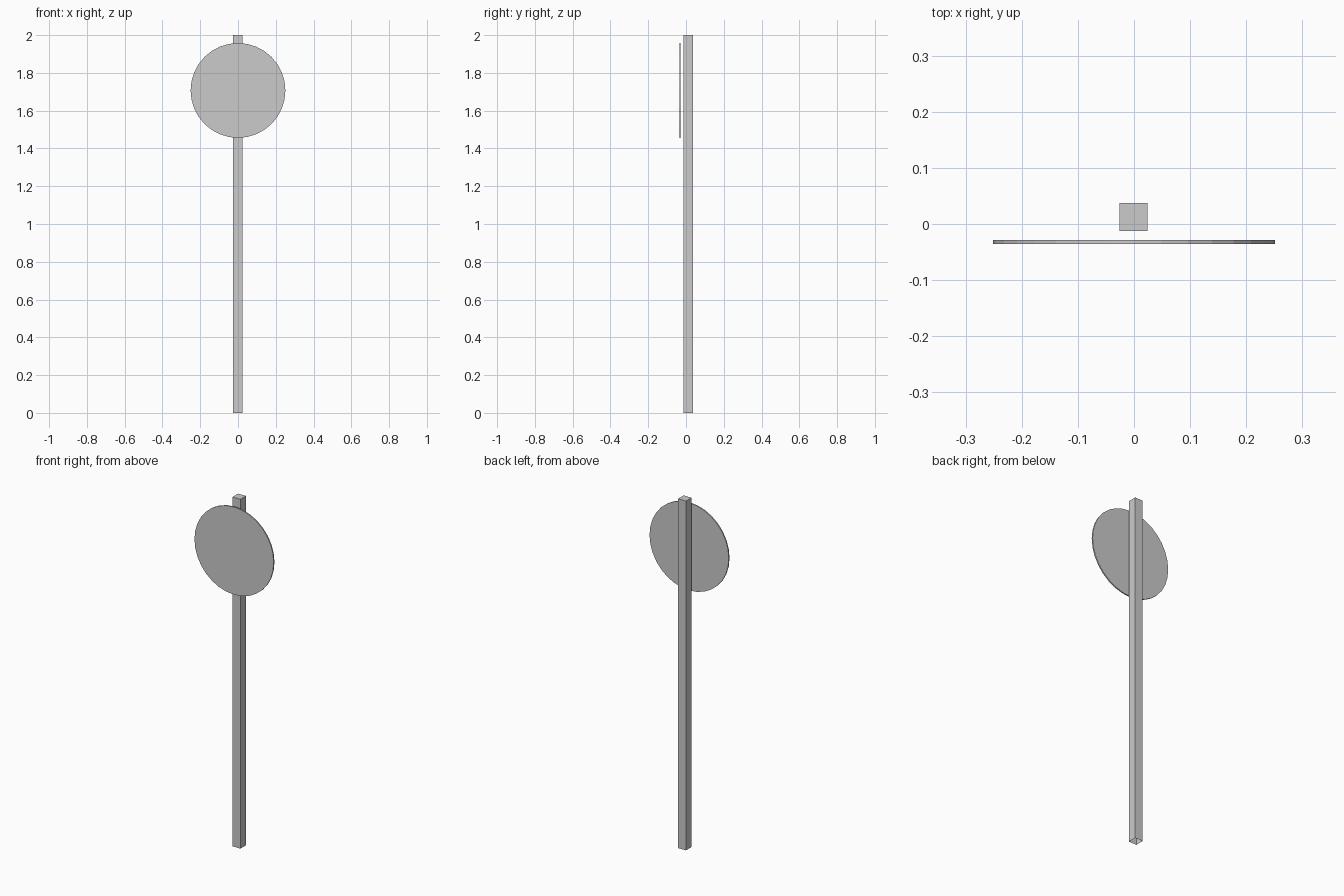
import bpy, bmesh, math
from mathutils import Matrix

if "Cube" in bpy.data.objects:
    bpy.data.objects.remove(bpy.data.objects["Cube"])


def make_object(name, bm):
    mesh = bpy.data.meshes.new(name)
    bm.to_mesh(mesh)
    bm.free()
    obj = bpy.data.objects.new(name, mesh)
    bpy.context.collection.objects.link(obj)
    return obj


# Square post, open at the bottom where it enters the ground
WIDTH, HEIGHT = 0.05, 2.0
bm = bmesh.new()
bmesh.ops.create_cube(bm, size=1.0, matrix=Matrix.Translation((-0.001, 0.0125, HEIGHT / 2))
                      @ Matrix.Diagonal((WIDTH, WIDTH, HEIGHT, 1)))
bottom = [f for f in bm.faces if f.normal.z < -0.9]
bmesh.ops.delete(bm, geom=bottom, context='FACES_ONLY')
make_object("post", bm)

# Thin round sign plate, standing just in front of the post
bm = bmesh.new()
bmesh.ops.create_cone(bm, cap_ends=True, segments=32, radius1=0.251, radius2=0.251, depth=0.007,
                      matrix=Matrix.Translation((0, -0.032, 1.707))
                      @ Matrix.Rotation(math.pi / 2, 4, 'X'))
make_object("sign_plate", bm)
